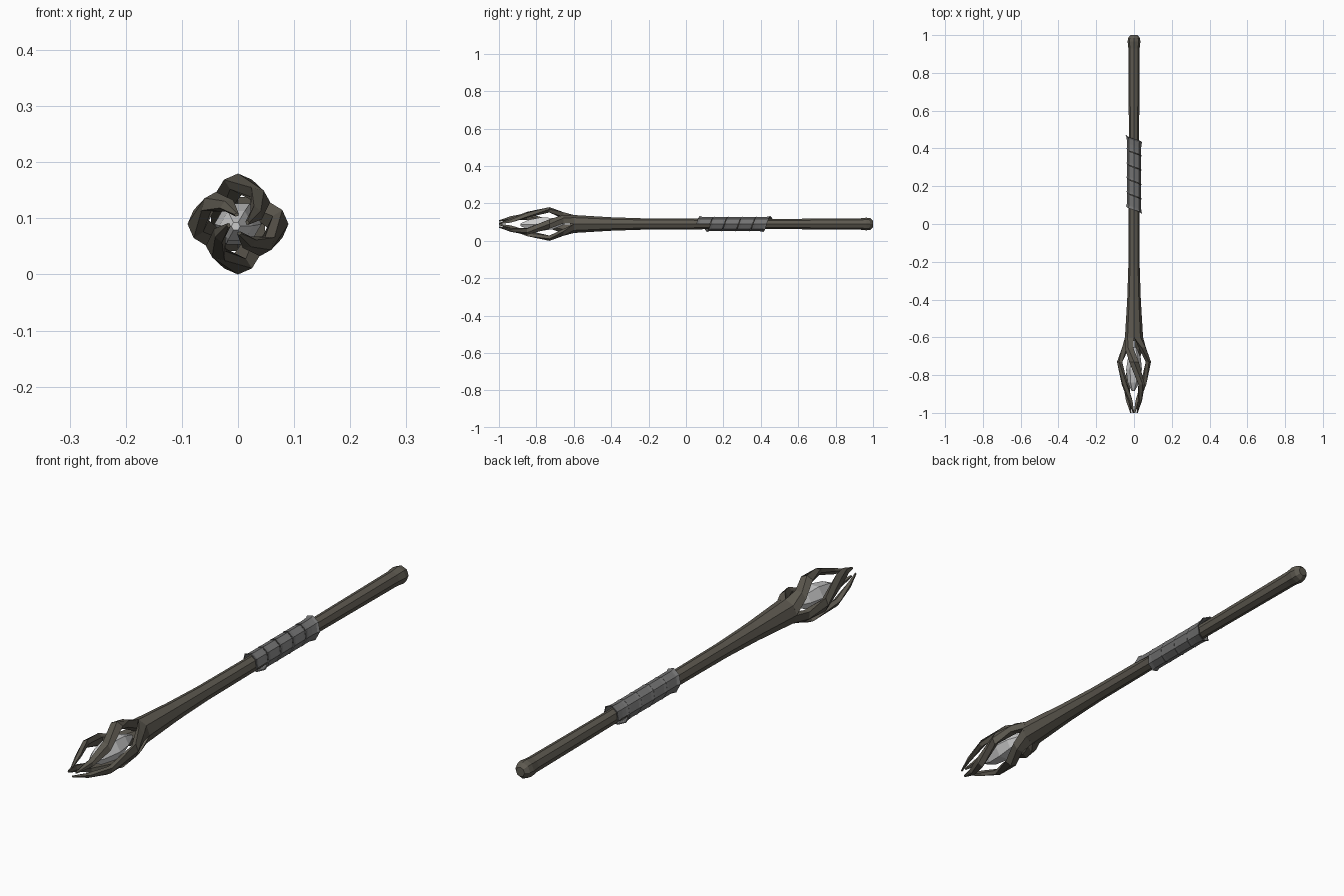
import bpy, bmesh
from math import sin, cos, radians, pi

if "Cube" in bpy.data.objects:
    bpy.data.objects.remove(bpy.data.objects["Cube"])

AXIS = 0.09  # height of the staff axis


def material(name, col):
    m = bpy.data.materials.new(name)
    m.diffuse_color = (*col, 1)
    m.use_nodes = True
    m.node_tree.nodes["Principled BSDF"].inputs["Base Color"].default_value = m.diffuse_color
    return m


WOOD = material("dark_wood", (0.11, 0.10, 0.08))
LEATHER = material("grey_wrap", (0.17, 0.17, 0.17))
GEM = material("pale_crystal", (0.62, 0.63, 0.65))


def loft(name, rings, mat, closed=True, caps=True):
    """Skin a list of equal-length point rings with flat quads."""
    bm = bmesh.new()
    vs = [[bm.verts.new(p) for p in ring] for ring in rings]
    n = len(vs[0])
    for a, b in zip(vs, vs[1:]):
        for i in range(n if closed else n - 1):
            j = (i + 1) % n
            bm.faces.new((a[i], a[j], b[j], b[i]))
    if caps:
        bm.faces.new(vs[0])
        bm.faces.new(vs[-1])
    bmesh.ops.recalc_face_normals(bm, faces=bm.faces)
    me = bpy.data.meshes.new(name)
    bm.to_mesh(me)
    bm.free()
    ob = bpy.data.objects.new(name, me)
    me.materials.append(mat)
    bpy.context.collection.objects.link(ob)
    return ob


def polar(y, r, a, x0=0, z0=AXIS):
    return (x0 + r * cos(a), y, z0 + r * sin(a))


def circle(y, r, n=8, x0=0, z0=AXIS):
    return [polar(y, r, 2 * pi * i / n, x0, z0) for i in range(n)]


# Shaft: tapered octagon with a rounded pommel
shaft = [(-0.60, 0.048), (-0.40, 0.036), (-0.22, 0.030), (0.10, 0.028),
         (0.45, 0.027), (0.93, 0.030), (0.965, 0.034), (0.985, 0.031), (1.0, 0.018)]
loft("shaft", [circle(y, r) for y, r in shaft], WOOD)

# Prongs: y, twist, ridge radius, side radius, side half width, inner radius, inner half width
prong = [(-0.60, 45, 0.048, 0.034, 0.034, 0.010, 0.010),
         (-0.655, 27, 0.069, 0.058, 0.025, 0.036, 0.014),
         (-0.73, 0, 0.090, 0.079, 0.025, 0.062, 0.014),
         (-0.85, -38, 0.075, 0.066, 0.021, 0.052, 0.012),
         (-0.935, -60, 0.047, 0.041, 0.014, 0.030, 0.008),
         (-1.0, -82, 0.020, 0.018, 0.004, 0.014, 0.003)]
for k in range(4):
    rings = []
    for y, tw, ro, rs, ws, ri, wi in prong:
        a = radians(tw + 90 * k)
        section = [(ro, 0), (rs, ws), (ri, wi), (ri, -wi), (rs, -ws)]
        rings.append([(r * cos(a) - t * sin(a), y, AXIS + r * sin(a) + t * cos(a))
                      for r, t in section])
    loft(f"prong_{k + 1}", rings, WOOD)

# Crystal held between the prongs, slightly tilted
crystal = [(-0.885, 0.008, -0.004), (-0.84, 0.030, -0.003), (-0.77, 0.042, 0),
           (-0.71, 0.034, 0.002), (-0.65, 0.008, 0.004)]
loft("crystal", [circle(y, r, 6, s, AXIS + s) for y, r, s in crystal], GEM)

# Grip: flat ribbon wound round the shaft, flared at both ends
TURNS, PITCH, START = 4.5, 0.076, 0.055
steps = int(TURNS * 8)
rings = []
for i in range(steps + 1):
    a = pi / 4 * i
    y = START + PITCH * i / 8
    e0 = 0.043 if i < 8 else 0.039
    e1 = 0.044 if i > steps - 8 else 0.037
    rings.append([polar(y + d, r, a) for d, r in
                  ((0, e0), (0.014, 0.0375), (PITCH - 0.016, 0.0375), (PITCH - 0.003, e1),
                   (PITCH - 0.003, e1 - 0.004), (0, e0 - 0.004))])
loft("grip_wrap", rings, LEATHER)
